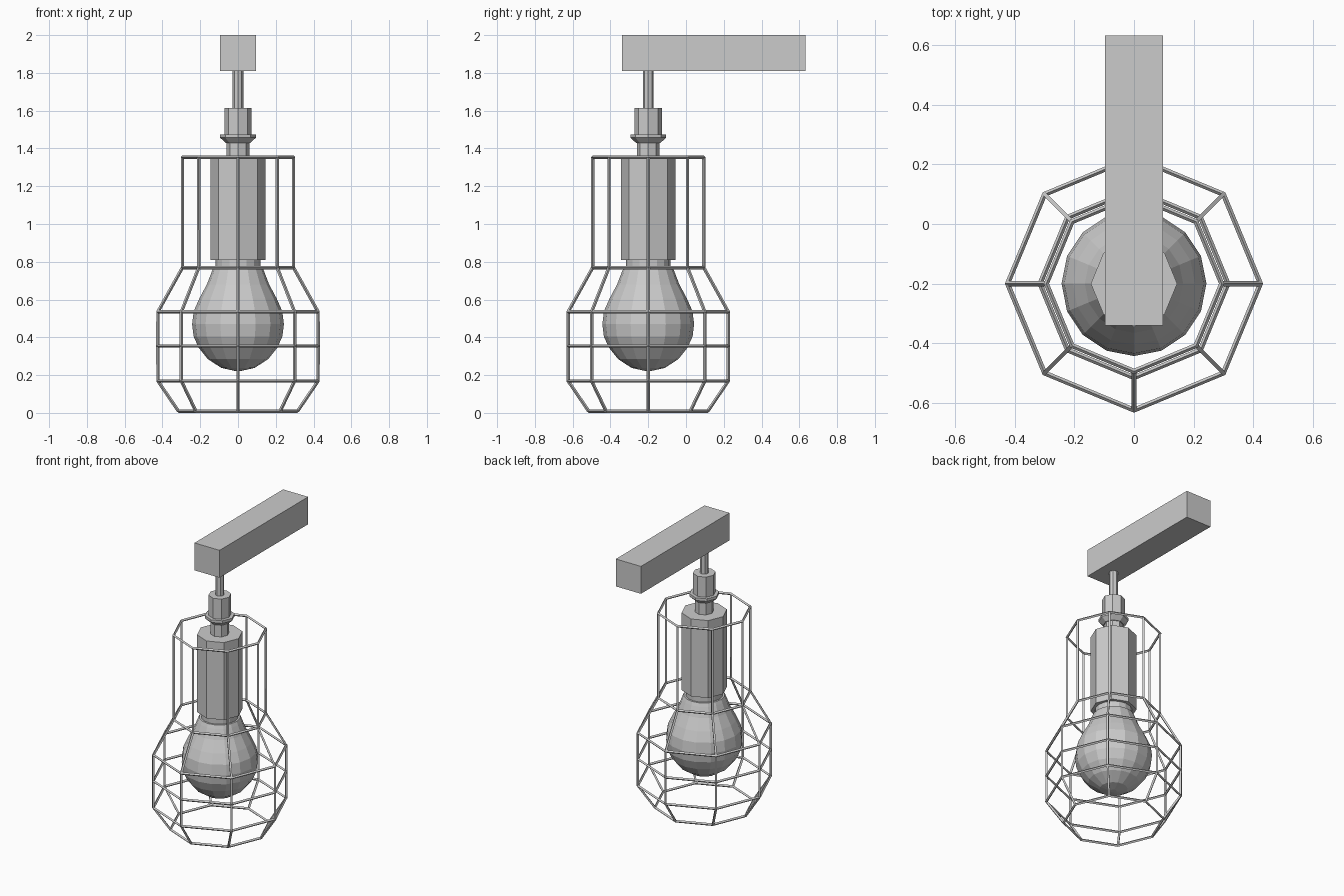
import bpy, bmesh
from math import sin, cos, pi

if "Cube" in bpy.data.objects:
    bpy.data.objects.remove(bpy.data.objects["Cube"])

AXIS_Y = -0.2  # lamp hangs off-centre below the arm


def ring_point(r, z, i, n):
    a = 2 * pi * i / n
    return (r * cos(a), AXIS_Y + r * sin(a), z)


def lathe(name, profile, sides):
    """Revolve a top-to-bottom (radius, z) profile and cap both ends."""
    bm = bmesh.new()
    rings = [[bm.verts.new(ring_point(r, z, i, sides)) for i in range(sides)]
             for r, z in profile]
    for a, b in zip(rings, rings[1:]):
        for i in range(sides):
            j = (i + 1) % sides
            bm.faces.new((a[i], b[i], b[j], a[j]))
    bm.faces.new(rings[0])
    bm.faces.new(rings[-1][::-1])
    bmesh.ops.remove_doubles(bm, verts=bm.verts, dist=1e-5)
    bmesh.ops.recalc_face_normals(bm, faces=bm.faces)
    mesh = bpy.data.meshes.new(name)
    bm.to_mesh(mesh)
    bm.free()
    ob = bpy.data.objects.new(name, mesh)
    bpy.context.collection.objects.link(ob)
    return ob


def wires(name, paths, cyclic):
    """Thin four-sided wires along straight-segment paths."""
    cu = bpy.data.curves.new(name, 'CURVE')
    cu.dimensions = '3D'
    cu.bevel_depth = 0.009
    cu.bevel_resolution = 0
    cu.use_fill_caps = True
    for path in paths:
        s = cu.splines.new('POLY')
        s.points.add(len(path) - 1)
        for p, co in zip(s.points, path):
            p.co = (*co, 1)
        s.use_cyclic_u = cyclic
        s.use_smooth = False
    ob = bpy.data.objects.new(name, cu)
    bpy.context.collection.objects.link(ob)
    return ob


# wall arm
bpy.ops.mesh.primitive_cube_add(size=1, location=(0, 0.146, 1.905))
arm = bpy.context.object
arm.name = "mounting_arm"
arm.scale = (0.193, 0.972, 0.19)

# stem, collar, flange, neck and socket
lathe("stem", [(0.028, 1.82), (0.028, 1.60)], 8)
lathe("collar", [(0.072, 1.615), (0.072, 1.475)], 8)
lathe("flange", [(0.095, 1.475), (0.095, 1.457), (0.065, 1.43)], 8)
lathe("neck", [(0.06, 1.432), (0.06, 1.345)], 8)
lathe("socket", [(0.145, 1.347), (0.145, 0.81)], 8)

# bulb with its base
lathe("bulb_base", [(0.118, 0.812), (0.118, 0.765)], 16)
lathe("bulb", [(0.13, 0.768), (0.14, 0.745), (0.165, 0.68), (0.205, 0.605),
               (0.234, 0.54), (0.243, 0.47), (0.235, 0.405), (0.208, 0.345),
               (0.16, 0.285), (0.088, 0.238), (0.02, 0.223)], 16)

# wire cage
cage = [(0.294, 1.354), (0.294, 0.769), (0.424, 0.535),
        (0.424, 0.354), (0.424, 0.169), (0.315, 0.009)]
wires("cage_rings", [[ring_point(r, z, i, 8) for i in range(8)]
                     for r, z in cage], True)
wires("cage_ribs", [[ring_point(r, z, i, 8) for r, z in cage]
                    for i in range(8)], False)
